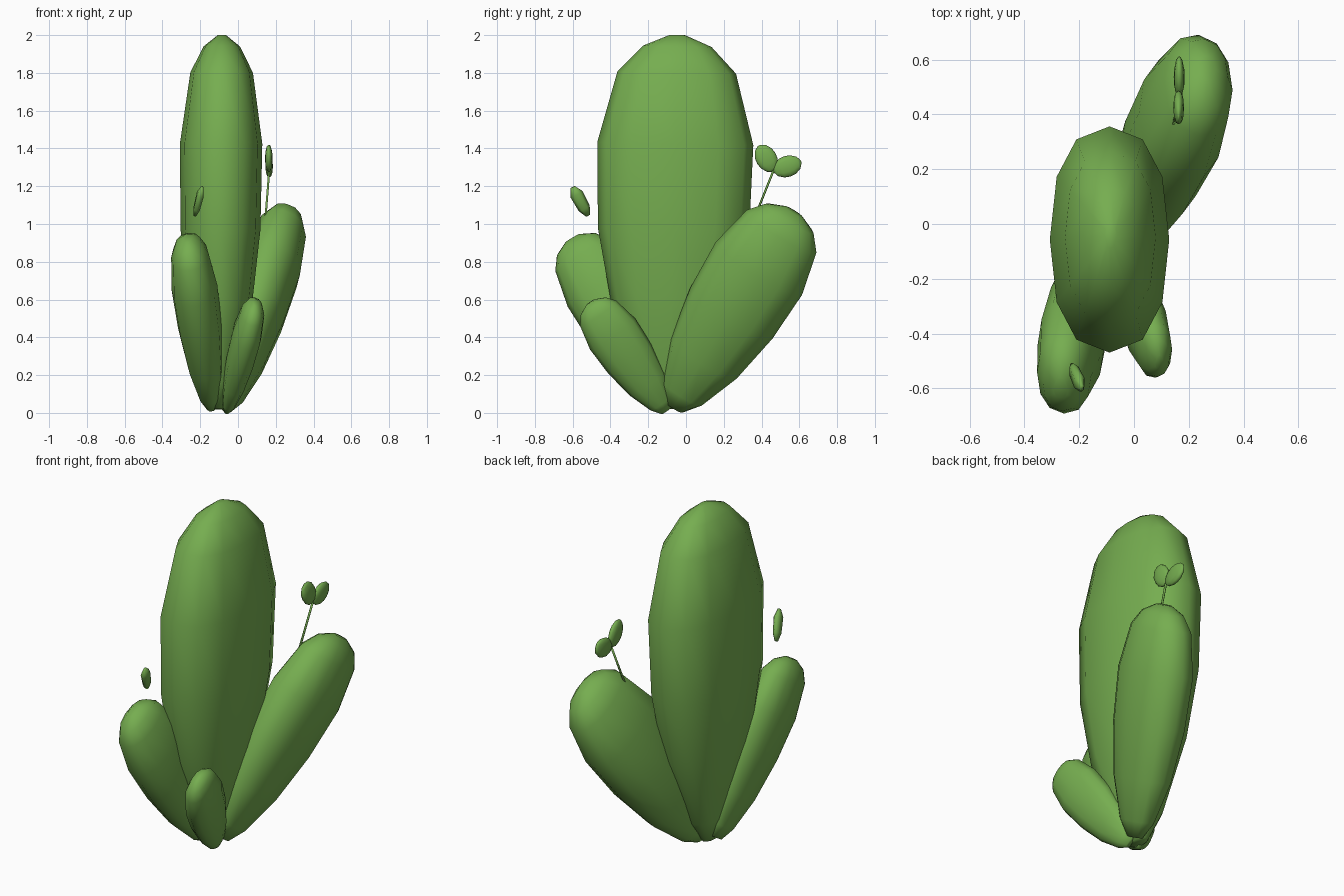
import bpy, bmesh, math
from mathutils import Vector

if "Cube" in bpy.data.objects:
    bpy.data.objects.remove(bpy.data.objects["Cube"])

green = bpy.data.materials.new("cactus_green")
green.diffuse_color = (0.18, 0.42, 0.08, 1)
green.use_nodes = True
green.node_tree.nodes["Principled BSDF"].inputs["Base Color"].default_value = green.diffuse_color

PAD = [(0, .12), (.07, .35), (.25, .70), (.48, .94), (.71, 1), (.90, .75), (.965, .46), (1, .12)]
MAIN = [(0, .16), (.07, .40), (.28, .78), (.48, .97), (.71, 1), (.90, .76), (.97, .44), (1, .1)]
BUD = [(0, .12), (.1, .6), (.3, .92), (.5, 1), (.7, .92), (.9, .6), (1, .12)]
ROD = [(0, 1), (1, 1)]


def fat(v, e):
    return math.copysign(abs(v) ** e, v) if abs(v) > 1e-6 else 0.0


def loft(name, base, tip, width, thick, profile=PAD, power=1.0, sides=12, e=.9):
    """Flattened body of near-elliptical rings strung along a straight axis."""
    base, tip = Vector(base), Vector(tip)
    d = (tip - base).normalized()
    w = d.cross(Vector((1, 0, 0))).normalized()
    n = w.cross(d).normalized()
    bm = bmesh.new()
    rings = []
    for t, r in profile:
        r = r ** power
        c = base.lerp(tip, t)
        ring = []
        for i in range(sides):
            a = 2 * math.pi * i / sides
            ring.append(bm.verts.new(c + w * width * r * fat(math.cos(a), e)
                                     + n * thick * r * fat(math.sin(a), e)))
        rings.append(ring)
    for lo, hi in zip(rings, rings[1:]):
        for i in range(sides):
            j = (i + 1) % sides
            bm.faces.new((lo[i], lo[j], hi[j], hi[i]))
    bm.faces.new(rings[0][::-1])
    bm.faces.new(rings[-1])
    bmesh.ops.recalc_face_normals(bm, faces=bm.faces)
    for f in bm.faces:
        f.smooth = True
    me = bpy.data.meshes.new(name)
    bm.to_mesh(me)
    bm.free()
    me.materials.append(green)
    ob = bpy.data.objects.new(name, me)
    bpy.context.collection.objects.link(ob)
    return ob


# Cactus pads
loft("main_pad", (-.10, -.085, .02), (-.085, -.045, 2.0), .413, .218, MAIN, e=.85)
loft("large_side_pad", (-.06, -.065, .03), (.268, .57, 1.065), .268, .16, power=.75)
loft("left_side_pad", (-.14, -.08, .03), (-.268, -.60, .925), .205, .122, power=.72)
loft("small_front_pad", (-.06, -.105, .01), (.093, -.505, .585), .145, .078, power=.75)

# Sprout with two leaves on the large side pad
loft("sprout_stem", (.143, .35, 1.0), (.165, .462, 1.28), .006, .006, ROD, sides=6)
loft("sprout_leaf_inner", (.163, .465, 1.28), (.163, .385, 1.415), .056, .02, BUD)
loft("sprout_leaf_outer", (.165, .462, 1.28), (.165, .61, 1.33), .056, .02, BUD)

# Bud above the left pad
loft("left_bud", (-.228, -.518, 1.045), (-.19, -.60, 1.195), .036, .021,
     [(0, .35), (.25, .9), (.75, 1), (1, .35)], sides=6)
